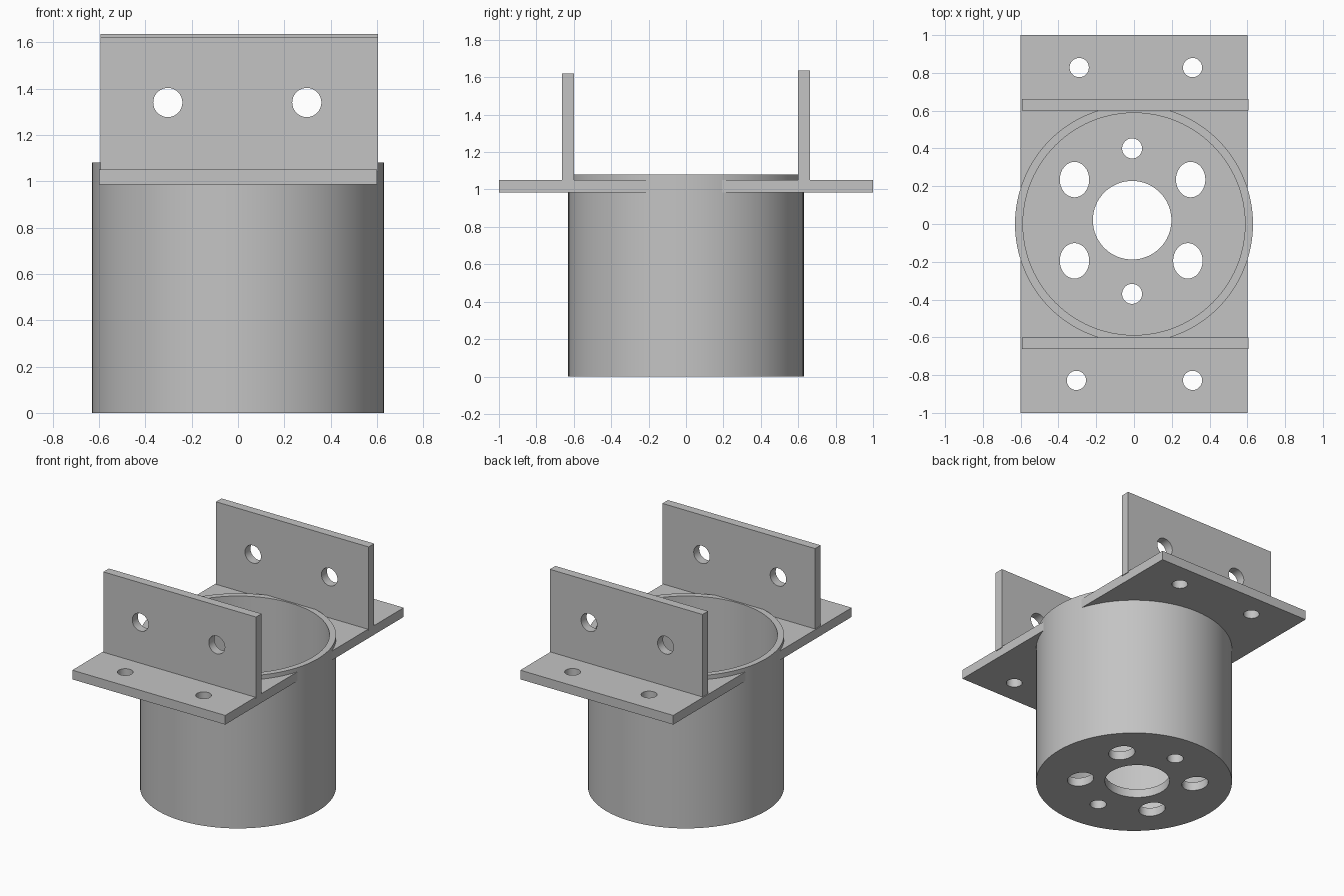
import bpy

cube = bpy.data.objects.get("Cube")
if cube:
    bpy.data.objects.remove(cube, do_unlink=True)

grey = bpy.data.materials.new("mid grey")
grey.use_nodes = True
colour = (0.55, 0.55, 0.55, 1)
grey.diffuse_color = colour
grey.node_tree.nodes["Principled BSDF"].inputs["Base Color"].default_value = colour


def finish(obj, name):
    obj.name = name
    bpy.ops.object.transform_apply(location=False, rotation=True, scale=True)
    obj.data.materials.append(grey)
    return obj


def box(name, x, y, z):
    """Box from (low, high) ranges."""
    ranges = (x, y, z)
    bpy.ops.mesh.primitive_cube_add(size=1, location=[(a + b) / 2 for a, b in ranges])
    obj = bpy.context.object
    obj.scale = [b - a for a, b in ranges]
    return finish(obj, name)


def cylinder(name, centre, rx, ry, depth, sides=32, turn=0):
    bpy.ops.mesh.primitive_cylinder_add(vertices=sides, radius=1, depth=depth,
                                        location=centre, rotation=(turn, 0, 0))
    obj = bpy.context.object
    obj.scale = (rx, ry, 1)
    return finish(obj, name)


def cut(obj, cutters):
    """Subtract the cutters, then remove them."""
    bpy.ops.object.select_all(action='DESELECT')
    bpy.context.view_layer.objects.active = obj
    obj.select_set(True)
    for cutter in cutters:
        mod = obj.modifiers.new("cut", 'BOOLEAN')
        mod.operation = 'DIFFERENCE'
        mod.solver = 'EXACT'
        mod.object = cutter
        bpy.ops.object.modifier_apply(modifier=mod.name)
    for cutter in cutters:
        bpy.data.objects.remove(cutter, do_unlink=True)
    bpy.ops.object.shade_smooth_by_angle(angle=0.6)


# Cup: hollow body with a pierced floor
RADIUS, HEIGHT, FLOOR = 0.63, 1.08, 0.06
cup = cylinder("cup", (0, 0, HEIGHT / 2), RADIUS, RADIUS, HEIGHT, 96)
cutters = [cylinder("bore", (0, 0, FLOOR + 1), 0.588, 0.588, 2, 96),
           cylinder("centre_hole", (-0.01, 0.02, 0), 0.208, 0.208, 0.4, 64)]
for y in (0.40, -0.37):
    cutters.append(cylinder("small_hole", (-0.01, y, 0), 0.053, 0.053, 0.4))
for x, y in ((-0.315, 0.235), (0.3, 0.235), (-0.315, -0.195), (0.285, -0.195)):
    cutters.append(cylinder("oval_hole", (x, y, 0), 0.078, 0.094, 0.4))
cut(cup, cutters)

# Flanges: flat plates either side of the cup, with two screw holes each
for name, side, x_left in (("front_flange", -1, -0.305), ("back_flange", 1, -0.29)):
    flange = box(name, (-0.6, 0.6), sorted((0, side)), (0.985, 1.05))
    cutters = [cylinder("cup_gap", (0, 0, 1), 0.61, 0.61, 1, 96)]
    for x in (x_left, 0.31):
        cutters.append(cylinder("screw_hole", (x, side * 0.828, 1), 0.051, 0.051, 0.4))
    cut(flange, cutters)

# Upright walls, with two cross holes each
for name, side, top in (("front_wall", -1, 1.62), ("back_wall", 1, 1.635)):
    wall = box(name, (-0.593, 0.605), sorted((side * 0.6, side * 0.662)), (1.04, top))
    cut(wall, [cylinder("cross_hole", (x, side * 0.63, 1.34), 0.063, 0.063, 0.4,
                        turn=1.5708) for x in (-0.303, 0.297)])
